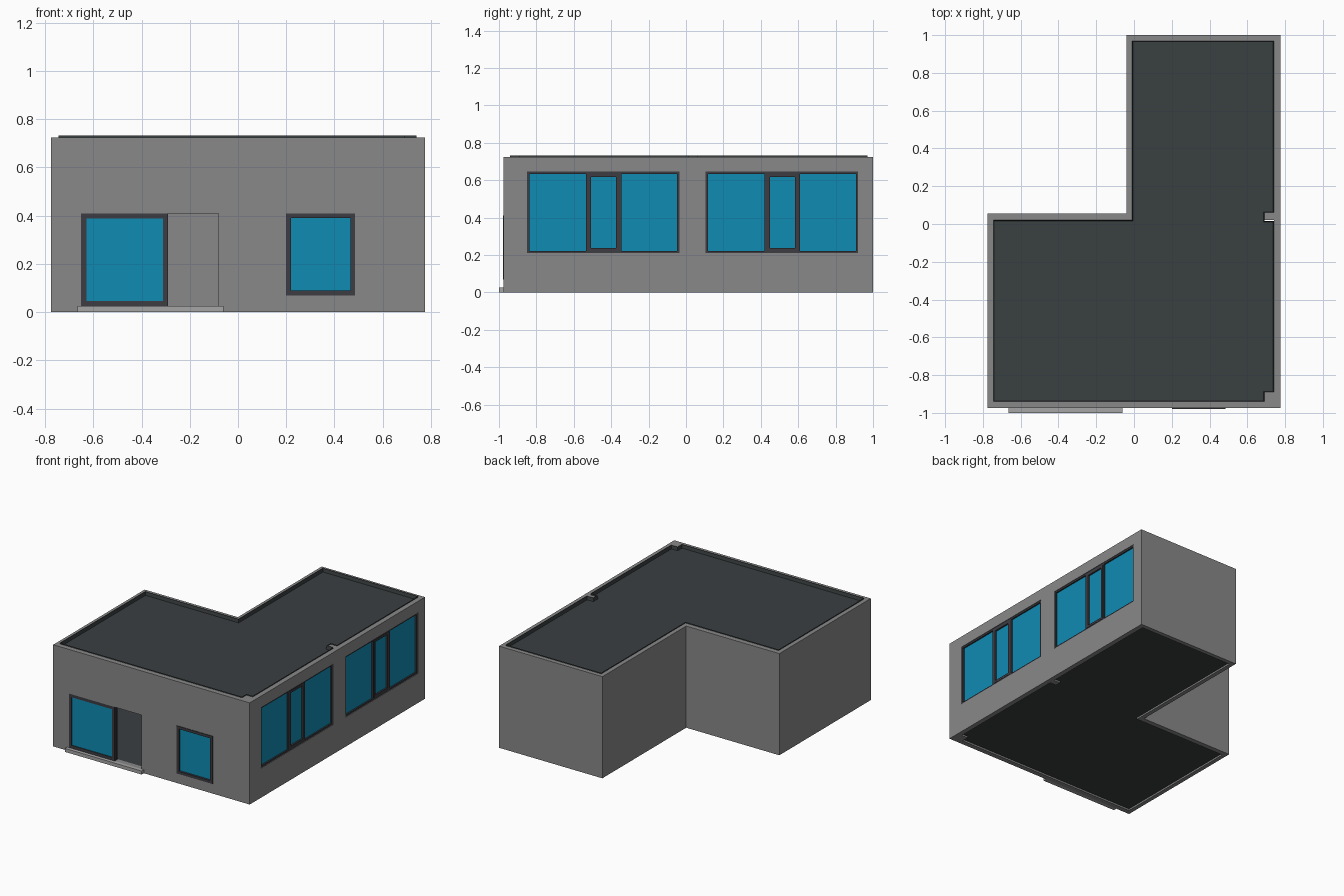
import bpy, bmesh

if "Cube" in bpy.data.objects:
    bpy.data.objects.remove(bpy.data.objects["Cube"])


def material(name, r, g, b):
    m = bpy.data.materials.new(name)
    m.diffuse_color = (r, g, b, 1)
    m.use_nodes = True
    m.node_tree.nodes["Principled BSDF"].inputs["Base Color"].default_value = m.diffuse_color
    return m


WALL = material("wall grey", 0.25, 0.25, 0.255)
STONE = material("light stone", 0.38, 0.38, 0.38)
DARK = material("dark frame", 0.045, 0.045, 0.055)
SLATE = material("slate", 0.042, 0.05, 0.053)
GLASS = material("blue glass", 0.005, 0.26, 0.45)


def finish(name, bm, mat):
    bmesh.ops.recalc_face_normals(bm, faces=bm.faces)
    me = bpy.data.meshes.new(name)
    bm.to_mesh(me)
    bm.free()
    ob = bpy.data.objects.new(name, me)
    bpy.context.collection.objects.link(ob)
    if mat:
        me.materials.append(mat)
    return ob


def boxes(name, items, mat=None):
    """Each item is x0, x1, y0, y1, z0, z1."""
    bm = bmesh.new()
    for x0, x1, y0, y1, z0, z1 in items:
        vs = bmesh.ops.create_cube(bm, size=1)["verts"]
        for v in vs:
            v.co.x = x0 if v.co.x < 0 else x1
            v.co.y = y0 if v.co.y < 0 else y1
            v.co.z = z0 if v.co.z < 0 else z1
    return finish(name, bm, mat)


def prism(name, outline, z0, z1, mat=None, rim=0, sink=0):
    """Extruded outline; rim and sink leave a raised lip round the top."""
    bm = bmesh.new()
    base = bm.faces.new([bm.verts.new((x, y, z0)) for x, y in outline])
    top = bmesh.ops.extrude_face_region(bm, geom=[base], use_keep_orig=True)["geom"]
    for v in top:
        if isinstance(v, bmesh.types.BMVert):
            v.co.z = z1
    bmesh.ops.recalc_face_normals(bm, faces=bm.faces)
    if rim:
        lid = [f for f in top if isinstance(f, bmesh.types.BMFace)]
        bmesh.ops.inset_region(bm, faces=lid, thickness=rim, use_even_offset=True)
        lid_verts = {v for f in lid for v in f.verts}
        bmesh.ops.recalc_face_normals(bm, faces=bm.faces)
        for v in lid_verts:
            v.co.z = z1 - sink
    return finish(name, bm, mat)


def on_wall(side, u0, u1, d0, d1, z0, z1):
    """Box placed by distance along a wall and depth behind its outer face."""
    if side == "front":
        return (u0, u1, -0.975 + d0, -0.975 + d1, z0, z1)
    return (0.775 - d1, 0.775 - d0, u0, u1, z0, z1)


def ring(side, u0, u1, z0, z1, w, d0, d1):
    return [on_wall(side, u0, u0 + w, d0, d1, z0, z1),
            on_wall(side, u1 - w, u1, d0, d1, z0, z1),
            on_wall(side, u0 + w, u1 - w, d0, d1, z0, z0 + w),
            on_wall(side, u0 + w, u1 - w, d0, d1, z1 - w, z1)]


def pane(name, side, u0, u1, z0, z1, w, d0, d1):
    boxes(name + "_frame", ring(side, u0, u1, z0, z1, w, d0, d1), DARK)
    m = (d0 + d1) / 2
    boxes(name + "_glass", [on_wall(side, u0 + w, u1 - w, m - 0.003, m + 0.003,
                                    z0 + w, z1 - w)], GLASS)


# L-shaped wall shell with openings
outer = [(-0.775, -0.975), (0.775, -0.975), (0.775, 1.0),
         (-0.04, 1.0), (-0.04, 0.055), (-0.775, 0.055)]
inner = [(-0.745, -0.94), (0.74, -0.94), (0.74, 0.97),
         (-0.01, 0.97), (-0.01, 0.02), (-0.745, 0.02)]
walls = prism("walls", outer, 0, 0.725, WALL)
openings = [("front", -0.65, -0.08, 0.025, 0.41), ("front", 0.2, 0.485, 0.07, 0.41),
            ("right", -0.85, -0.035, 0.21, 0.645), ("right", 0.105, 0.92, 0.21, 0.645)]
cutters = [prism("room_cutter", inner, -0.1, 0.9),
           boxes("opening_cutter", [on_wall(s, a, b, -0.05, 0.08, c, d)
                                    for s, a, b, c, d in openings])]
bpy.context.view_layer.objects.active = walls
for cutter in cutters:
    mod = walls.modifiers.new("cut", "BOOLEAN")
    mod.operation, mod.solver, mod.object = "DIFFERENCE", "EXACT", cutter
    bpy.ops.object.modifier_apply(modifier=mod.name)
    bpy.data.objects.remove(cutter)

# Floor and recessed roof, notched round the two columns
slab = [(-0.745, -0.94), (0.69, -0.94), (0.69, -0.89), (0.74, -0.89), (0.74, 0.015),
        (0.69, 0.015), (0.69, 0.06), (0.74, 0.06), (0.74, 0.97),
        (-0.01, 0.97), (-0.01, 0.02), (-0.745, 0.02)]
prism("floor", slab, 0.012, 0.025, SLATE)
prism("roof", slab, 0.695, 0.733, SLATE, rim=0.004, sink=0.025)

# Columns inside the right wall
boxes("corner_column", [(0.69, 0.74, -0.94, -0.89, 0, 0.725)], WALL)
boxes("middle_column", [(0.69, 0.74, 0.02, 0.06, 0, 0.725)], WALL)

# Doorstep
boxes("doorstep", [(-0.665, -0.06, -1.0, -0.975, 0, 0.025)], STONE)

# Sliding door, pushed open over its fixed panel
pane("sliding_door", "front", -0.65, -0.29, 0.025, 0.41, 0.021, 0.0, 0.016)
pane("fixed_door", "front", -0.65, -0.29, 0.025, 0.41, 0.021, 0.018, 0.034)

# Front window
pane("front_window", "front", 0.2, 0.485, 0.07, 0.41, 0.019, -0.004, 0.03)

# Two side windows, each with a narrow casement between fixed panes
for label, y in (("near", -0.85), ("far", 0.105)):
    boxes(label + "_window_frame",
          ring("right", y, y + 0.815, 0.21, 0.645, 0.012, 0.004, 0.034)
          + [on_wall("right", y + a, y + a + 0.012, 0.004, 0.034, 0.222, 0.633)
             for a in (0.315, 0.493)], DARK)
    pane(label + "_casement", "right", y + 0.327, y + 0.493, 0.222, 0.633,
         0.016, 0.002, 0.03)
    boxes(label + "_side_glass",
          [on_wall("right", y + a, y + b, 0.014, 0.02, 0.222, 0.633)
           for a, b in ((0.012, 0.315), (0.505, 0.803))], GLASS)
